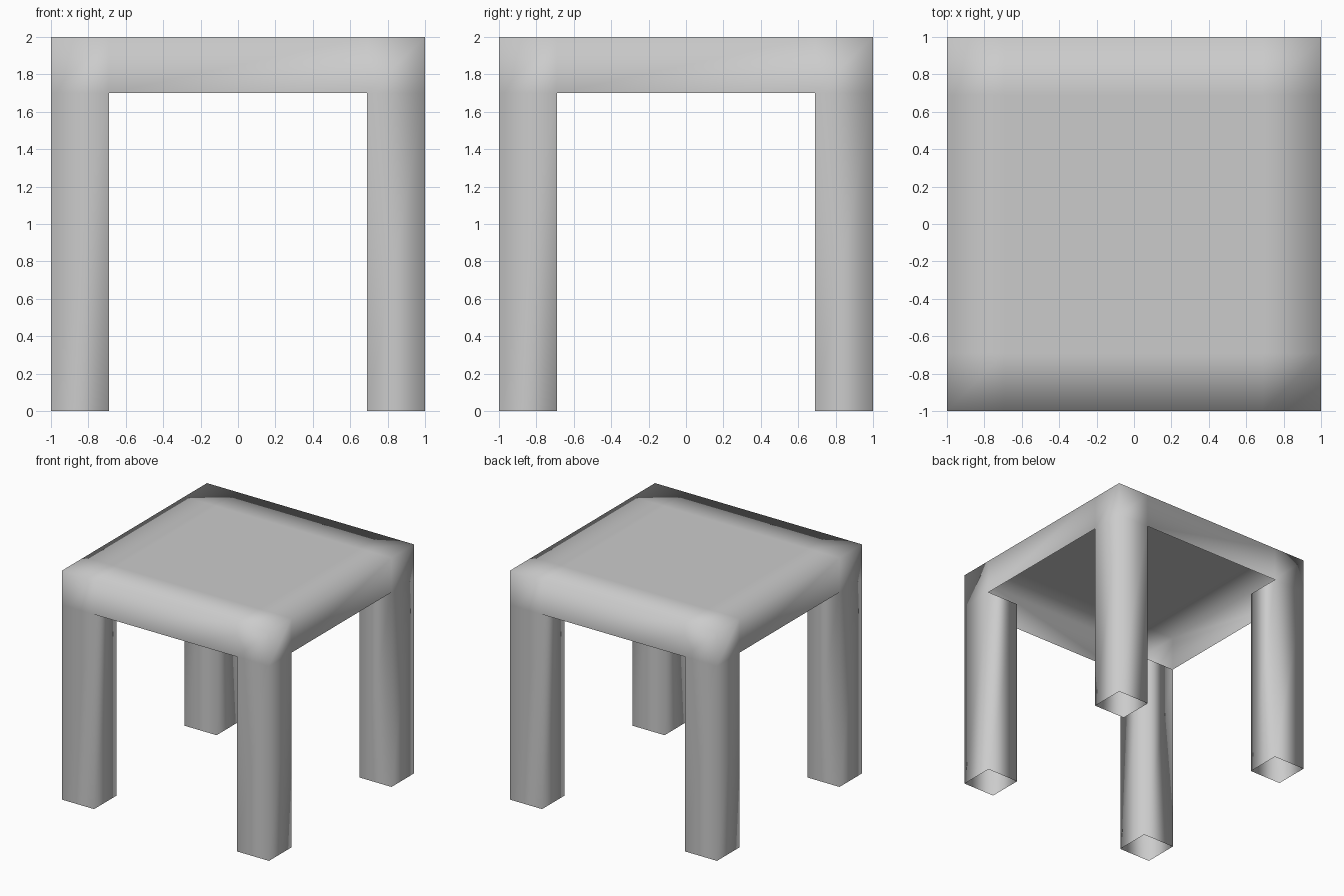
import bpy, bmesh

if "Cube" in bpy.data.objects:
    bpy.data.objects.remove(bpy.data.objects["Cube"])

OUT, INN = 1.0, 0.69          # outer edge, inner edge of the legs
APRON, TOP = 1.70, 2.0        # underside of apron, table top height
CUTS = [-OUT, -INN, INN, OUT]

bm = bmesh.new()


def quad(*pts):
    bm.faces.new([bm.verts.new(p) for p in pts])


def wall(p, q, z0, z1):
    """Upright face, outward when p -> q runs counter-clockwise from above."""
    quad((*p, z0), (*q, z0), (*q, z1), (*p, z1))


def ring(x0, x1, y0, y1):
    return [(x0, y0), (x1, y0), (x1, y1), (x0, y1)]


# table top: three by three panels
spans = list(zip(CUTS[:-1], CUTS[1:]))
for x0, x1 in spans:
    for y0, y1 in spans:
        quad(*[(x, y, TOP) for x, y in ring(x0, x1, y0, y1)])

# apron: three panels per side, the underside stays open
for a, b in spans:
    wall((a, -OUT), (b, -OUT), APRON, TOP)
    wall((OUT, a), (OUT, b), APRON, TOP)
    wall((b, OUT), (a, OUT), APRON, TOP)
    wall((-OUT, b), (-OUT, a), APRON, TOP)

# legs: four hollow square tubes, open at the floor
for xs in (spans[0], spans[2]):
    for ys in (spans[0], spans[2]):
        c = ring(*xs, *ys)
        for i in range(4):
            wall(c[i], c[(i + 1) % 4], 0, APRON)

# weld into one shell, soft shading runs over every edge
bmesh.ops.remove_doubles(bm, verts=bm.verts, dist=1e-4)
for f in bm.faces:
    f.smooth = True

mesh = bpy.data.meshes.new("table")
bm.to_mesh(mesh)
bm.free()
bpy.context.collection.objects.link(bpy.data.objects.new("table", mesh))
